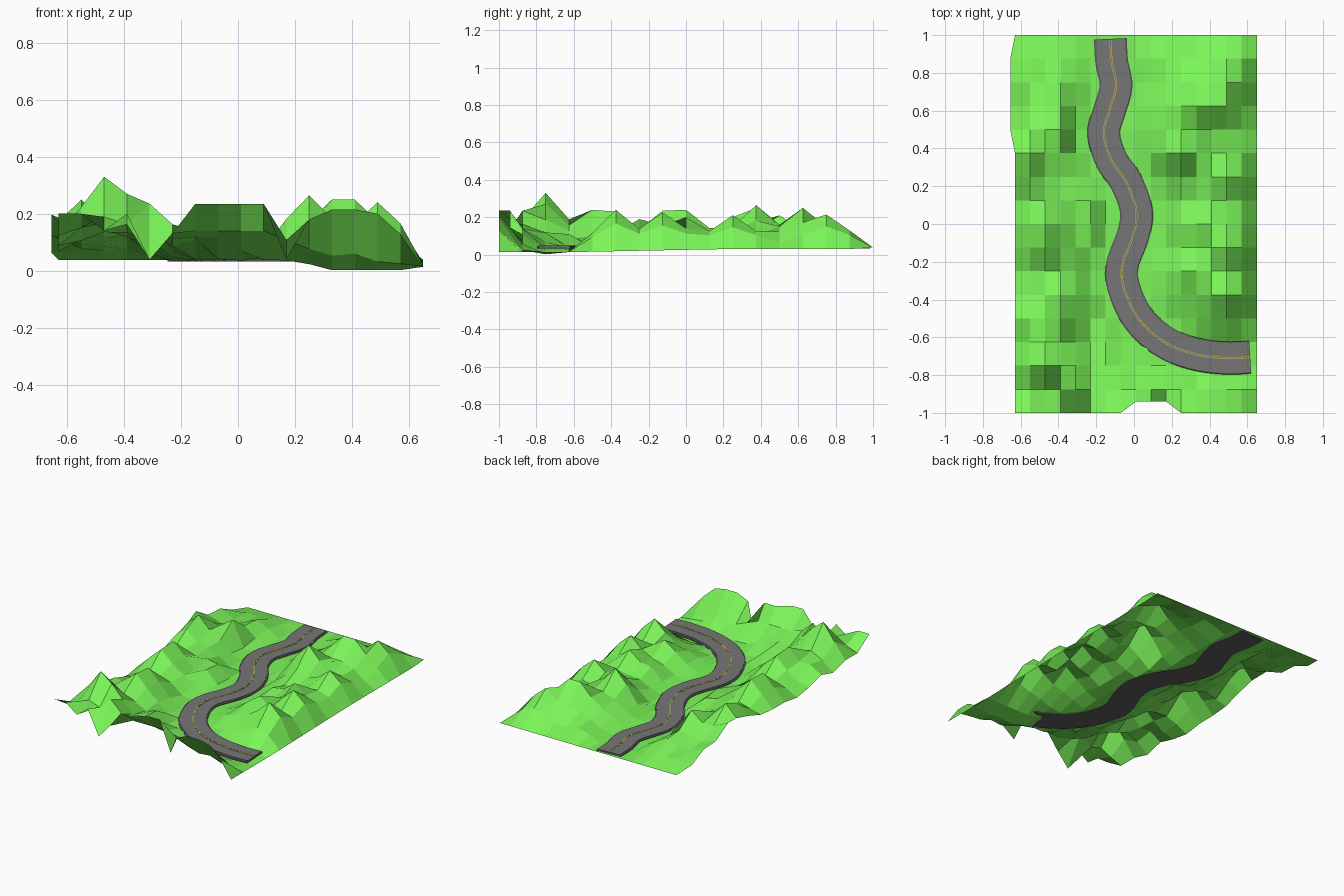
import bpy, bmesh, math, random
from mathutils import Vector
from mathutils.geometry import interpolate_bezier

if "Cube" in bpy.data.objects:
    bpy.data.objects.remove(bpy.data.objects["Cube"])

random.seed(4)


def material(name, rgb):
    m = bpy.data.materials.new(name)
    m.diffuse_color = (*rgb, 1)
    m.use_nodes = True
    m.node_tree.nodes["Principled BSDF"].inputs["Base Color"].default_value = m.diffuse_color
    return m


GREEN = material("grass", (0.20, 0.92, 0.10))
GREY = material("asphalt", (0.18, 0.18, 0.18))
DARK = material("dark_asphalt", (0.11, 0.11, 0.11))
YELLOW = material("line_paint", (0.6, 0.48, 0.06))


def sat(v):
    return max(0.0, min(1.0, v))


def make_object(name, bm, mat):
    bmesh.ops.recalc_face_normals(bm, faces=bm.faces)
    me = bpy.data.meshes.new(name)
    bm.to_mesh(me)
    bm.free()
    me.materials.append(mat)
    ob = bpy.data.objects.new(name, me)
    bpy.context.collection.objects.link(ob)
    return ob


# Road centre line, smoothed through a few points
knots = [Vector(p) for p in [
    (-.125, .98), (-.118, .86), (-.095, .73), (-.13, .60), (-.16, .48), (-.12, .34),
    (-.04, .22), (.012, .07), (-.005, -.06), (-.062, -.22), (-.05, -.35), (.03, -.51),
    (.17, -.63), (.33, -.69), (.49, -.71), (.615, -.705)]]
path = []
for k in range(len(knots) - 1):
    p0, p1, p2, p3 = (knots[min(max(k + d, 0), len(knots) - 1)] for d in (-1, 0, 1, 2))
    path += interpolate_bezier(p1, p1 + (p2 - p0) / 6, p2 - (p3 - p1) / 6, p2, 7)[:-1]
path = [Vector((p[0], p[1])) for p in path] + [knots[-1]]


# Sweep a closed (offset, z) profile along the road
def sweep(name, profile, mat):
    bm = bmesh.new()
    rings = []
    for i, p in enumerate(path):
        t = (path[min(i + 1, len(path) - 1)] - path[max(i - 1, 0)]).normalized()
        side = Vector((-t.y, t.x))
        rings.append([bm.verts.new((*(p + side * o), z)) for o, z in profile])
    n = len(profile)
    for a, b in zip(rings, rings[1:]):
        for k in range(n):
            bm.faces.new((a[k], a[(k + 1) % n], b[(k + 1) % n], b[k]))
    bm.faces.new(rings[0])
    bm.faces.new(rings[-1])
    return make_object(name, bm, mat)


def strip(name, lo, hi, z0, z1, mat):
    return sweep(name, [(lo, z0), (hi, z0), (hi, z1), (lo, z1)], mat)


sweep("road_base", [(-.087, .032), (.087, .032), (.087, .041), (.080, .045),
                    (-.080, .045), (-.087, .041)], DARK)
strip("road_deck", -.079, .079, .040, .048, GREY)
for label, c in (("left", -.004), ("right", .004)):
    strip("centre_line_" + label, c - .0015, c + .0015, .047, .0492, YELLOW)

# Hill tops: x, y, height
peaks = [
    (-.47, -.75, .33), (-.39, -.75, .27), (-.31, -.88, .235), (-.63, -1, .20), (-.55, -1, .20),
    (-.39, -1, .20), (-.39, -.5, .24), (-.39, -.38, .23), (-.47, -.12, .235), (-.47, 0, .24),
    (-.55, .38, .25), (-.65, .5, .21), (-.39, .5, .21), (-.55, .25, .20), (-.55, -.5, .17),
    (-.15, -1, .235), (-.07, -1, .235), (.01, -1, .235), (.09, -1, .235),
    (.25, -1, .18), (.33, -1, .215), (.41, -1, .215), (.49, -1, .20), (.41, -.88, .17),
    (.25, .38, .265), (.33, .62, .25), (.41, .62, .25), (.49, .75, .215), (.49, .25, .21),
    (.41, 0, .20), (.49, -.12, .225), (.33, -.25, .19), (.49, -.38, .24), (.25, 0, .13)]


def road_distance(x, y):
    return min((p - Vector((x, y))).length for p in path)


def height(x, y):
    base = .036 - .034 * sat((x - .2) / .13) * sat((-.45 - y) / .3)
    if y > .99:
        return .038
    if x > .63:
        return .014 + .016 * sat((y + .6) / .8)
    edge = sat((.65 - x) / .14) * sat((1 - y) / .25 + .05)
    h = (.06 + random.uniform(-.03, .03)) * edge
    for px, py, pz in peaks:
        d = math.hypot((x - px) / .21, (y - py) / .25)
        h = max(h, (pz - base) * sat(1.02 - d))
    # level the ground beside the road and pinch two gaps at the front edge
    h *= sat((road_distance(x, y) - .14) / .09)
    if y < -.99 and (abs(x + .31) < .03 or abs(x - .17) < .03):
        h = .003
    if y < -.99 and abs(x + .23) < .03:
        h = .095
    return base + h


# Terrain grid, 16 x 16 flat quads
N = 16
bm = bmesh.new()
grid = []
for j in range(N + 1):
    row = []
    for i in range(N + 1):
        x, y = -.63 + .08 * i, -1 + .125 * j
        z = height(x, y)
        if i == 0 and 12 <= j <= 15:
            x -= .025
        if j == 0 and 8 <= i <= 10:
            y = -.94
        row.append(bm.verts.new((x, y, z)))
    grid.append(row)
for j in range(N):
    for i in range(N):
        bm.faces.new((grid[j][i], grid[j][i + 1], grid[j + 1][i + 1], grid[j + 1][i]))
make_object("terrain", bm, GREEN)
